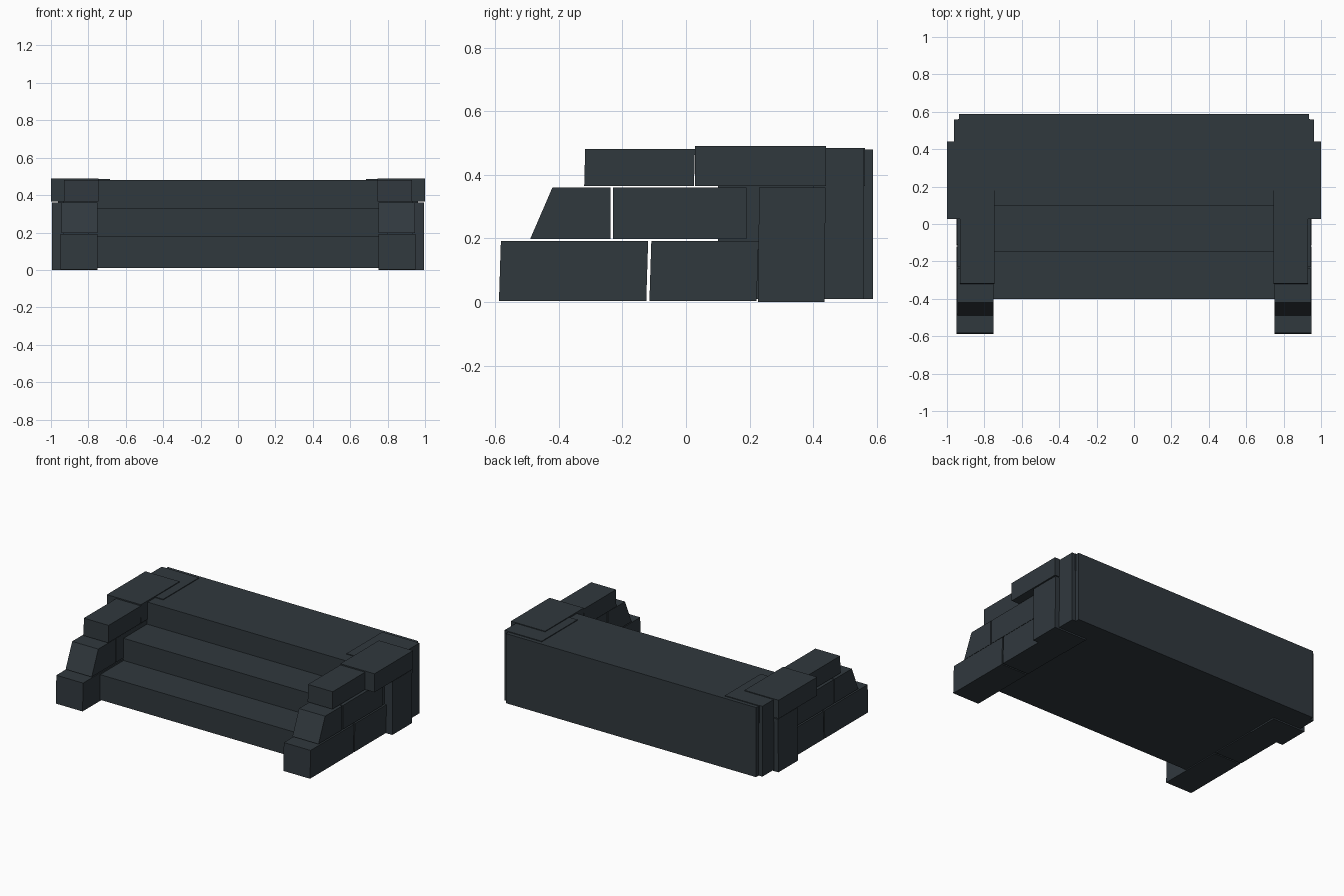
import bpy
import bmesh

default = bpy.data.objects.get("Cube")
if default:
    bpy.data.objects.remove(default, do_unlink=True)

# One dark slate colour throughout
slate = bpy.data.materials.new("dark_slate")
slate.use_nodes = True
colour = (0.030, 0.040, 0.048, 1)
slate.diffuse_color = colour
bsdf = slate.node_tree.nodes["Principled BSDF"]
bsdf.inputs["Base Color"].default_value = colour
bsdf.inputs["Roughness"].default_value = 0.9


def prism(name, profile, x0, x1, capped=True):
    """Extrude a (y, z) side profile from x0 to x1."""
    bm = bmesh.new()
    a = [bm.verts.new((x0, y, z)) for y, z in profile]
    b = [bm.verts.new((x1, y, z)) for y, z in profile]
    n = len(profile)
    for i in range(n):
        j = (i + 1) % n
        bm.faces.new((a[i], a[j], b[j], b[i]))
    if capped:
        bm.faces.new(a)
        bm.faces.new(b)
    bmesh.ops.recalc_face_normals(bm, faces=bm.faces[:])
    mesh = bpy.data.meshes.new(name)
    bm.to_mesh(mesh)
    bm.free()
    mesh.materials.append(slate)
    obj = bpy.data.objects.new(name, mesh)
    bpy.context.collection.objects.link(obj)
    return obj


def rect(y0, y1, z0, z1, lean=0.0):
    """Side profile of a block whose top leans backwards."""
    return [(y0, z0), (y1, z0), (y1 + lean, z1), (y0 + lean, z1)]


# Top landing and the two lower steps, which are open at their hidden ends
prism("top_landing", rect(0.10, 0.588, 0.01, 0.48), -0.935, 0.935)
steps = [(-0.40, 0.01), (-0.40, 0.18), (-0.15, 0.18),
         (-0.15, 0.33), (0.10, 0.33), (0.10, 0.01)]
prism("lower_steps", steps, -0.80, 0.80, capped=False)

# Side wall stones: name, side profile, inner x, outer x
stones = [
    ("base_front_stone", rect(-0.588, -0.125, 0.003, 0.192, 0.006), 0.75, 0.95),
    ("base_rear_stone", rect(-0.115, 0.222, 0.003, 0.192, 0.006), 0.75, 0.95),
    ("middle_sloped_stone",
     [(-0.49, 0.198), (-0.237, 0.198), (-0.237, 0.36), (-0.42, 0.36)], 0.75, 0.945),
    ("middle_rear_stone", rect(-0.23, 0.19, 0.198, 0.36), 0.75, 0.945),
    ("upper_front_stone", rect(-0.32, 0.025, 0.365, 0.482, 0.003), 0.745, 0.93),
    ("upright_stone", rect(0.226, 0.435, 0.0, 0.36, 0.004), 0.75, 0.995),
    ("cap_stone", rect(0.028, 0.44, 0.365, 0.49), 0.745, 1.0),
    ("cap_inner_stone", rect(0.18, 0.562, 0.365, 0.485), 0.685, 0.94),
    ("corner_stone", rect(0.40, 0.56, 0.01, 0.485), 0.90, 0.963),
]
for name, profile, inner, outer in stones:
    for side, sign in (("left", 1), ("right", -1)):
        prism(f"{side}_{name}", profile, sign * inner, sign * outer)
